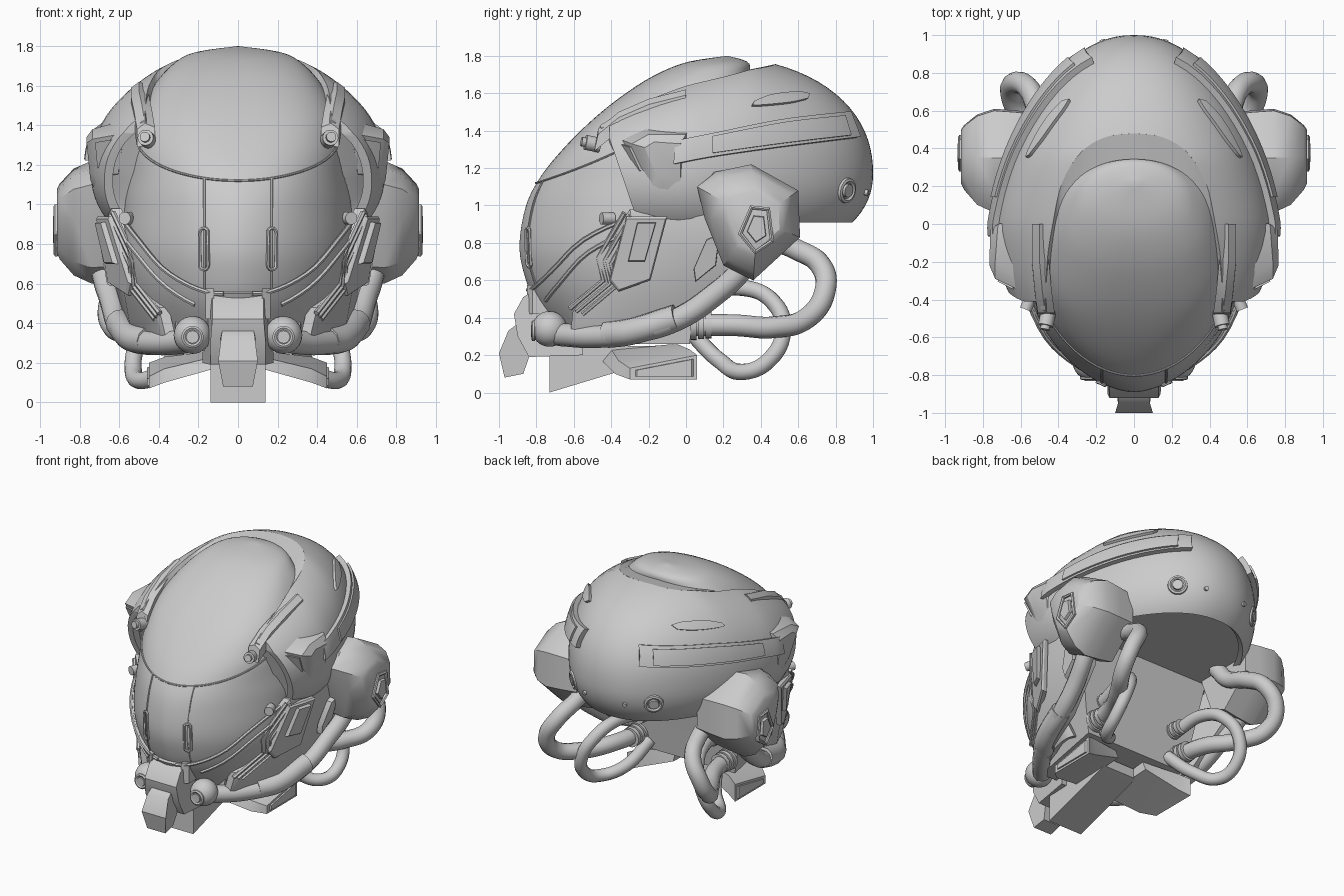
import bpy, bmesh, math
from mathutils import Vector

if "Cube" in bpy.data.objects:
    bpy.data.objects.remove(bpy.data.objects["Cube"])

# ---------- helpers ----------
def make(name, verts, faces, mirror=False, thick=0, merge=False):
    bm = bmesh.new()
    vs = [bm.verts.new(v) for v in verts]
    for f in faces:
        bm.faces.new([vs[i] for i in f])
    if merge:
        bmesh.ops.remove_doubles(bm, verts=bm.verts, dist=1e-4)
    bmesh.ops.recalc_face_normals(bm, faces=bm.faces)
    return add(name, to_mesh(name, bm), mirror, thick)

def to_mesh(name, bm):
    me = bpy.data.meshes.new(name)
    bm.to_mesh(me)
    bm.free()
    return me

def add(name, data, mirror=False, thick=0):
    ob = bpy.data.objects.new(name, data)
    bpy.context.collection.objects.link(ob)
    if thick:
        m = ob.modifiers.new("thick", 'SOLIDIFY')
        m.thickness, m.offset = thick, -1
    if mirror:
        ob.modifiers.new("mirror", 'MIRROR').use_clip = True
    return ob

def loft(name, rings, mirror=True):
    n, k = len(rings[0]), len(rings)
    faces = [(r*n+i, r*n+(i+1) % n, (r+1)*n+(i+1) % n, (r+1)*n+i) for r in range(k-1) for i in range(n)]
    faces += [tuple(range(n)), tuple(range((k-1)*n, k*n))]
    return make(name, [p for r in rings for p in r], faces, mirror)

def sheet(name, rows, thick, mirror=False):
    n = len(rows[0])
    faces = [(r*n+i, r*n+i+1, (r+1)*n+i+1, (r+1)*n+i) for r in range(len(rows)-1) for i in range(n-1)]
    return make(name, [p for r in rows for p in r], faces, mirror, thick, True)

def tube(name, pts, r, mirror=True, smooth=True, cyclic=False):
    cu = bpy.data.curves.new(name, 'CURVE')
    cu.dimensions, cu.bevel_depth, cu.use_fill_caps = '3D', r, True
    cu.bevel_resolution, cu.resolution_u = (4, 8) if r > .02 else (1, 4)
    sp = cu.splines.new('BEZIER' if smooth else 'POLY')
    tgt = sp.bezier_points if smooth else sp.points
    tgt.add(len(pts)-1)
    for b, p in zip(tgt, pts):
        if smooth:
            b.co, b.handle_left_type, b.handle_right_type = p, 'AUTO', 'AUTO'
        else:
            b.co = (*p, 1)
    sp.use_cyclic_u = cyclic
    return add(name, cu, mirror)

def cyl(name, p, d, r, depth, seg=24):
    bm = bmesh.new()
    bmesh.ops.create_cone(bm, cap_ends=True, segments=seg, radius1=r, radius2=r, depth=depth)
    rot = Vector(d).to_track_quat('Z', 'Y')
    for v in bm.verts:
        v.co = rot @ v.co + Vector(p)
    return add(name, to_mesh(name, bm), True)

def ring(name, p, d, R, r):
    q = Vector(d).to_track_quat('Z', 'Y')
    tube(name, [Vector(p) + q @ Vector((R*math.cos(a*math.pi/4), R*math.sin(a*math.pi/4), 0)) for a in range(8)], r, True, True, True)

def spline(rows, u):
    i = min(int(u), len(rows)-2)
    t = u - i
    a, b, c, d = rows[max(i-1, 0)], rows[i], rows[i+1], rows[min(i+2, len(rows)-1)]
    return [q + .5*t*(r-p + t*(2*p-5*q+4*r-s + t*(3*(q-r)+s-p))) for p, q, r, s in zip(a, b, c, d)]

def plate(name, pts, xf, thick, out=0, inset=.94):
    cy, cz = sum(p[0] for p in pts)/len(pts), sum(p[1] for p in pts)/len(pts)
    sm = [(cy+(y-cy)*inset, cz+(z-cz)*inset) for y, z in pts]
    return loft(name, [[(xf(y, z)+o, y, z) for y, z in q] for q, o in ((pts, out-thick), (pts, out-.01), (sm, out))])

# ---------- cranial shell surface ----------
E = 2.2
def drop(y): return 1 - .35*max(0, .35-y)
def wide(y): return .75*(1 - .25*max(0, y))
def shell_pt(y, z, s=1):
    h = .63*drop(y) if z > 1.17 else .49
    x = wide(y)*max(0, 1-abs((y-.1)/.9)**E-abs((z-1.17)/h)**E)**(1/E)
    return Vector((x*s, .1+(y-.1)*s, 1.17+(z-1.17)*s))
def shell_top(x, y):
    return 1.17+.63*drop(y)*max(0, 1-abs((y-.1)/.9)**E-abs(x/wide(y))**E)**(1/E)

bm = bmesh.new()
bmesh.ops.create_uvsphere(bm, u_segments=72, v_segments=44, radius=1)
for v in bm.verts:
    c = v.co / sum(abs(k)**E for k in v.co)**(1/E)
    y = .1+.9*c.y
    v.co = (wide(y)*c.x, y, 1.17+c.z*(.63*drop(y) if c.z > 0 else .49))
bmesh.ops.bisect_plane(bm, geom=bm.verts[:]+bm.edges[:]+bm.faces[:], plane_co=(0, 0, .91), plane_no=(0, 0, -1), clear_outer=True)
shell = add("cranial_shell", to_mesh("cranial_shell", bm), thick=.04)

# shell openings: face arch and front edge
arch = [(0, .48), (.15, .46), (.28, .38), (.38, .22), (.43, 0), (.46, -.2), (.47, -.46)]
arch_s = [spline(arch, i/4) for i in range(25)]
outline = [(x, y) for x, y in arch_s] + [(.47, -1.2), (-.47, -1.2)] + [(-x, y) for x, y in arch_s[:0:-1]]
cuts = [loft("arch_cutter", [[(x, y, z) for x, y in outline] for z in (.5, 2.2)], False),
        loft("front_cutter", [[(x, y, z) for y, z in ((-1.3, 2), (-.41, 2), (-.41, 1.36), (-.22, .8), (-1.3, .8))] for x in (-1.2, 1.2)], False)]
for c in cuts:
    c.hide_render = True
    m = shell.modifiers.new("cut", 'BOOLEAN')
    m.operation, m.solver, m.object = 'DIFFERENCE', 'EXACT', c

# underside of the shell, slightly recessed
cap = [shell_pt(.93-1.1*i/24, .96, .97) for i in range(25)]
loft("shell_underside", [[(s*p.x, p.y, z) for s, q in ((1, cap), (-1, cap[::-1])) for p in q] for z in (.96, .99)], False)

# sloping rim between shell and visor
inner = [(0, .33, 1.725), (.18, .29, 1.71), (.31, .15, 1.67), (.40, 0, 1.61), (.43, -.15, 1.54), (.44, -.33, 1.44), (.43, -.48, 1.35)]
rim_in = [spline(inner, i/4) for i in range(25)]
sheet("opening_rim", [[(x, y, shell_top(x, y)) for x, y in arch_s], rim_in], .03, True)

# ---------- visor: rows of z, front y, centre y, half width, squareness ----------
VT = [(.30, -.66, -.2, .42, 1.8), (.5, -.81, -.25, .50, 1.75), (.65, -.87, -.25, .55, 1.75), (.8, -.89, -.25, .57, 1.75),
      (1.0, -.855, -.15, .58, 1.85), (1.15, -.78, -.05, .57, 2.1), (1.3, -.66, 0, .55, 2.5), (1.45, -.51, 0, .51, 2.7),
      (1.58, -.35, .03, .44, 2.6), (1.69, -.18, .08, .35, 2.4), (1.765, .0, .16, .23, 2.1), (1.8, .22, .22, 0, 2)]
def u_of(z):
    lo, hi = 0, len(VT)-1
    for _ in range(30):
        m = (lo+hi)/2
        lo, hi = (m, hi) if spline(VT, m)[0] < z else (lo, m)
    return lo
def vis(deg, u, off=0):
    z, yf, yc, w, n = spline(VT, u)
    s, c = math.sin(math.radians(deg)), math.cos(math.radians(deg))
    d = yf-yc-off if c > 0 else -min(.35, w*.75)
    return (math.copysign((w+off)*abs(s)**(2/n), s), yc+d*math.copysign(abs(c)**(2/n), c), z)
def at_x(x, z, off):
    _, _, _, w, n = spline(VT, u_of(z))
    return vis(math.degrees(math.asin((x/w)**(n/2))), u_of(z), off)

rows = []
for i in range(45):
    u = 1+10*i/44
    span = 100 + 80*min(1, max(0, (u-4)/2))
    rows.append([vis(span*(j/36-1), u) for j in range(73)])
sheet("visor", rows, .02)

# visor seams and slots
tube("visor_cross_seam", [vis(d, u_of(1.12+.17*(d/62)**2), .003) for d in range(-64, 65, 4)], .006, False, False)
tube("visor_seam", [at_x(.17, .56+.57*i/14, .003) for i in range(15)], .006, True, False)
slot = [(.17+.022*math.cos(a*math.pi/6), .775+.08*(1 if a < 6 else -1)+.025*math.sin(a*math.pi/6)) for a in range(12)]
tube("visor_slot", [at_x(x, z, .008) for x, z in slot], .009, True, False, True)

# lower face mask with rising upper edge
edge = [(.55,), (.56,), (.66,), (.84,), (.95,), (.97,)]
def top(d): return spline(edge, abs(d)/21)[0]
sheet("face_mask", [[vis(d, u_of(.3+(top(d)-.3)*i/8), .02) for d in range(-105, 106, 5)] for i in range(9)], .04)
tube("mask_edge", [vis(d, u_of(top(d)), .02) for d in range(10, 86, 5)], .012, True, False)
tube("mask_ridge", [vis(d, u_of(top(d)-.09), .02) for d in range(28, 91, 5)], .012, True, False)

# ---------- side plates ----------
def jaw(y, z): return .695+.18*(z-.95)+.5*min(0, y+.2)
plate("jaw_side", [(-.62, .3), (-.3, .27), (0, .36), (.28, .62), (.38, .95), (-.3, .98), (-.46, .74), (-.44, .6), (-.6, .48)], jaw, .06)
plate("jaw_panel", [(-.32, .94), (-.1, .94), (-.19, .6), (-.36, .54), (-.41, .6)], jaw, .04, .025)
plate("jaw_panel_inset", [(-.26, .91), (-.16, .91), (-.22, .7), (-.31, .7)], jaw, .03, .037)
plate("rear_jaw_panel", [(.11, .82), (.18, .85), (.16, .68), (.05, .59), (.04, .66)], jaw, .04, .03)
for k in range(3):
    path = [(-.33, .96), (-.47, .72), (-.44, .6), (-.62, .45)]
    tube("jaw_ridge", [(jaw(y, z)+.012*k, y+.035*k, z-.015*k) for y, z in path], .014, True, False)

# temple wedge with framed front face
wedge = [[(.46, -.42, 1.38), (.46, -.25, 1.46), (.46, .05, 1.46), (.46, .05, .93), (.5, -.28, .95), (.48, -.35, 1.12)],
         [(.735, -.29, 1.33), (.735, -.2, 1.38), (.72, .0, 1.38), (.67, .0, .95), (.64, -.22, .97), (.715, -.2, 1.14)],
         [(.765, -.22, 1.31), (.765, -.17, 1.34), (.76, -.03, 1.33), (.745, -.03, 1.14), (.745, -.12, 1.12), (.75, -.16, 1.16)]]
loft("temple_wedge", wedge)
A, B, C, D = (Vector(wedge[i][j]) for i, j in ((0, 0), (1, 0), (1, 5), (0, 5)))
def on_face(u, v, out): return A.lerp(B, u).lerp(D.lerp(C, u), v) + Vector((.3, -.9, 0))*out
loft("temple_panel", [[on_face(u, v, o) for u, v in ((a, .1), (.94, .1), (.94, .75), (.75, .95), (a+.1, .9))] for a, o in ((.42, -.02), (.42, .012), (.48, .018))])

# visor arms and pivots
loft("visor_arm", [[(x+a, y+b, z+c) for a, b, c in ((-.04, 0, -.06), (.05, 0, -.07), (.05, .02, .02), (.01, .02, .05), (-.04, .02, .03))]
     for x, y, z in ((.46, -.49, 1.36), (.475, -.38, 1.45), (.49, -.22, 1.52), (.49, -.02, 1.57))])
cyl("arm_pivot", (.46, -.5, 1.33), (.2, -1, .2), .04, .08)
cyl("arm_pivot_cap", (.468, -.54, 1.338), (.2, -1, .2), .025, .04)
cyl("mask_bolt", (.56, -.42, .93), (.4, -1, 0), .032, .07)

# ---------- strips following the shell ----------
def strip(name, a, b, s, n=20, m=6):
    rings = []
    for i in range(n+1):
        p, q = (spline(k, i/n*(len(k)-1)) for k in (a, b))
        line = [(p[0]+(q[0]-p[0])*j/m, p[1]+(q[1]-p[1])*j/m) for j in range(m+1)]
        rings.append([shell_pt(y, z, s) for y, z in line] + [shell_pt(y, z, .96) for y, z in line[::-1]])
    return loft(name, rings)
strip("side_band", [(-.06, 1.22), (.15, 1.26), (.5, 1.31), (.9, 1.36)], [(-.05, 1.34), (.15, 1.38), (.5, 1.45), (.85, 1.49)], 1.045)
strip("side_band_inlay", [(.14, 1.275), (.5, 1.325), (.84, 1.365)], [(.14, 1.36), (.5, 1.43), (.81, 1.465)], 1.062)
strip("upper_vent", [(.35, 1.53), (.4, 1.53), (.55, 1.545), (.64, 1.565)], [(.36, 1.55), (.45, 1.585), (.58, 1.6), (.65, 1.59)], 1.025, 10)
strip("side_vent", [(.12, 1.14), (.28, 1.15)], [(.15, 1.18), (.28, 1.19)], 1.02, 6)

# rear sockets and studs
p = shell_pt(.86, 1.08)
nrm = Vector((.75, .95, -.2))
ring("rear_socket_ring", p, nrm, .055, .014)
cyl("rear_socket", p, nrm, .035, .03)
cyl("rear_stud", shell_pt(.96, 1.07), (.3, 1, -.2), .016, .03, 12)

# ---------- ear pods ----------
hexa = [(.06, 1.1), (.16, 1.18), (.35, 1.22), (.6, 1.08), (.61, .83), (.36, .6), (.2, .68), (.1, .93)]
def scaled(x, k): return [(x, .38+(y-.38)*k, .92+(z-.92)*k) for y, z in hexa]
loft("ear_pod", [scaled(.5, .9), scaled(.62, .96), scaled(.74, 1), scaled(.83, .87), scaled(.9, .62), scaled(.915, .52)])
core = [(.29, .85), (.35, .99), (.44, .98), (.46, .81), (.37, .75)]
tube("pod_frame", [(.918, y, z) for y, z in core], .014, True, False, True)
plate("pod_core", [(.38+(y-.38)*.6, .88+(z-.88)*.6) for y, z in core], lambda y, z: .935, .03)

# ---------- snout, chin and rear wings ----------
def block(name, pts):
    return loft(name, [[(s*w, y, z) for y, z, w in pts] for s in (-1, 1)], False)
block("snout", [(-.78, .57, .13), (-.87, .51, .13), (-.92, .42, .13), (-.9, .3, .14), (-.84, .19, .14), (-.55, .2, .18), (-.55, .57, .17)])
block("nose", [(-.91, .36, .08), (-.95, .33, .085), (-1, .21, .1), (-.97, .08, .075), (-.87, .1, .07), (-.8, .3, .1)])
block("chin", [(-.73, 0, .14), (-.73, .2, .14), (-.65, .25, .14), (-.15, .25, .14), (-.15, .18, .14), (-.4, .1, .14)])
block("breather_box", [(-.62, .26, .3), (.02, .26, .42), (.04, .45, .46), (.1, .96, .55), (-.1, .96, .5), (-.6, .45, .32)])
loft("snout_prong", [[(x, y, z) for x, y in ((.12, -.85), (.165, -.82), (.165, -.7), (.12, -.7))] for z in (.42, .575)])
loft("chin_wing", [[(.12, -.45, .17), (.12, -.4, .23), (.12, -.05, .26), (.12, -.02, .19)],
                   [(.37, -.38, .1), (.37, -.36, .17), (.37, .02, .23), (.37, .03, .1)],
                   [(.45, -.3, .07), (.45, -.3, .13), (.45, .06, .2), (.45, .06, .07)]])
plate("wing_end", [(-.27, .085), (-.27, .12), (.04, .18), (.04, .085)], lambda y, z: .46, .03)

# ---------- jaw lenses, pipes and hoses ----------
bm = bmesh.new()
bmesh.ops.create_uvsphere(bm, u_segments=24, v_segments=16, radius=.095)
bmesh.ops.translate(bm, verts=bm.verts, vec=(.23, -.73, .34))
add("lens_ball", to_mesh("lens_ball", bm), True)
ring("lens_ring", (.23, -.815, .33), (0, 1, 0), .045, .012)
cyl("lens", (.23, -.815, .33), (0, -1, 0), .032, .03)
tube("jaw_pipe", [(.25, -.68, .31), (.4, -.5, .3), (.53, -.3, .32), (.6, -.05, .39), (.64, .15, .52), (.68, .3, .66), (.69, .38, .8)], .062)
tube("jaw_pipe_sleeve", [(.45, -.42, .31), (.53, -.3, .325), (.6, -.05, .4)], .072)
tube("large_hose", [(.36, -.02, .36), (.41, .25, .36), (.54, .48, .35), (.64, .65, .4), (.64, .74, .53), (.56, .72, .68), (.51, .58, .77), (.5, .4, .85), (.48, .3, .97)], .058)
tube("small_hose", [(.28, .02, .33), (.37, .18, .17), (.49, .3, .11), (.53, .44, .17), (.5, .52, .33), (.42, .46, .49), (.36, .3, .56), (.32, .05, .52)], .044)
for x, z, r in ((.37, .36, .078), (.31, .53, .06)):
    for k in range(3):
        cyl("hose_collar", (x, .04+.04*k, z), (0, 1, 0), r-.004*k, .03)

# ---------- apply modifiers, shade smooth ----------
bpy.ops.object.select_all(action='SELECT')
bpy.context.view_layer.objects.active = shell
bpy.ops.object.convert(target='MESH')
for c in cuts:
    bpy.data.objects.remove(c)
bpy.ops.object.shade_smooth_by_angle(angle=math.radians(32))
